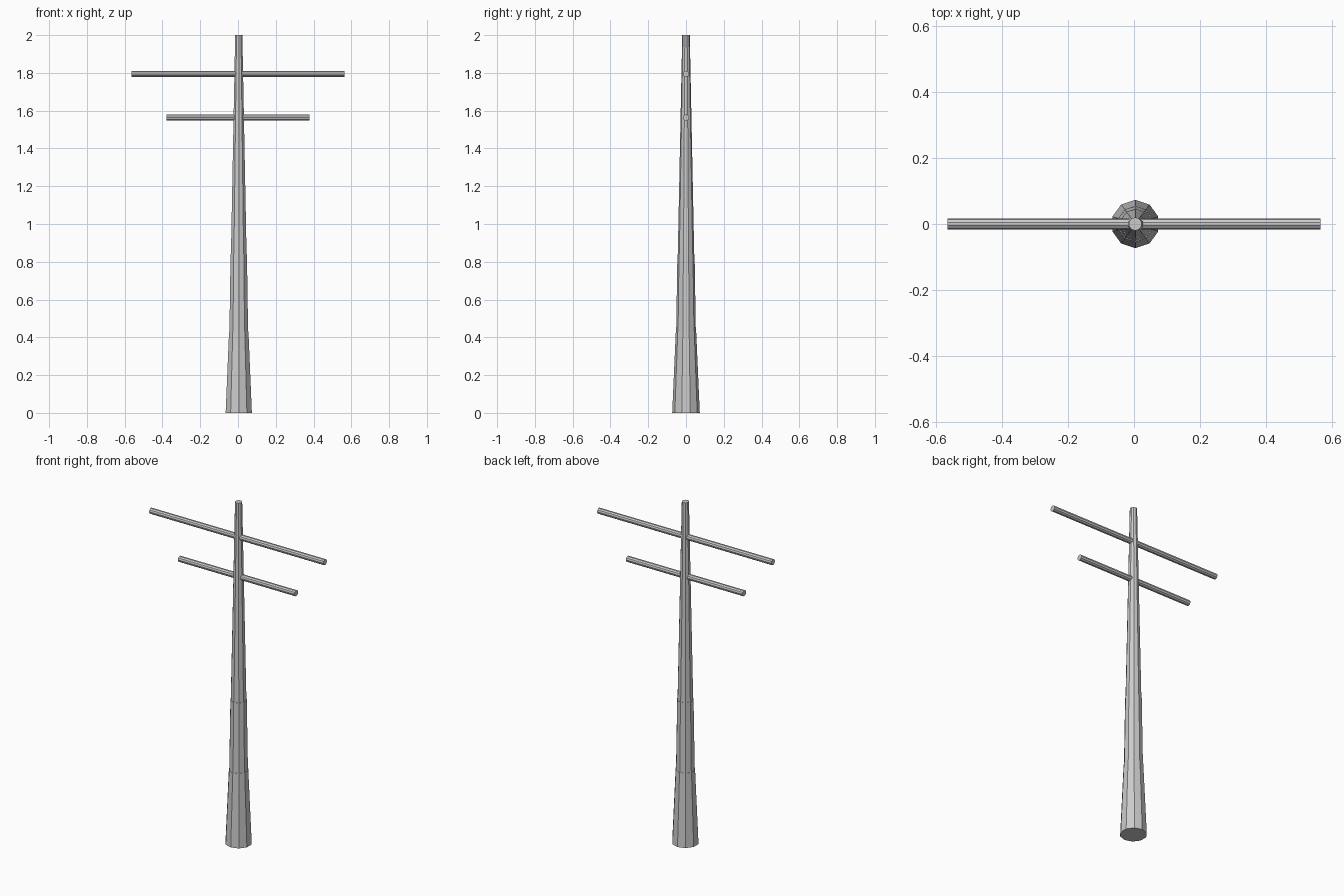
import bpy
from math import radians

if "Cube" in bpy.data.objects:
    bpy.data.objects.remove(bpy.data.objects["Cube"])

POLE_X = 0.004  # the pole sits slightly off the crossarm centre


def pole_section(name, z0, z1, r0, r1):
    bpy.ops.mesh.primitive_cone_add(vertices=10, radius1=r0, radius2=r1, depth=z1 - z0,
                                    location=(POLE_X, 0, (z0 + z1) / 2))
    bpy.context.object.name = name


def crossarm(name, z, half_length, radius):
    bpy.ops.mesh.primitive_cylinder_add(vertices=10, radius=radius, depth=2 * half_length,
                                        location=(0, 0, z), rotation=(0, radians(90), 0))
    bpy.context.object.name = name


# Tapered pole in three sections with small ledges at the joints
pole_section("pole_base", 0.0, 0.43, 0.073, 0.054)
pole_section("pole_middle", 0.43, 0.84, 0.052, 0.0455)
pole_section("pole_top", 0.84, 2.0, 0.0435, 0.02)

# Two horizontal crossarms
crossarm("upper_crossarm", 1.795, 0.565, 0.017)
crossarm("lower_crossarm", 1.563, 0.378, 0.017)
